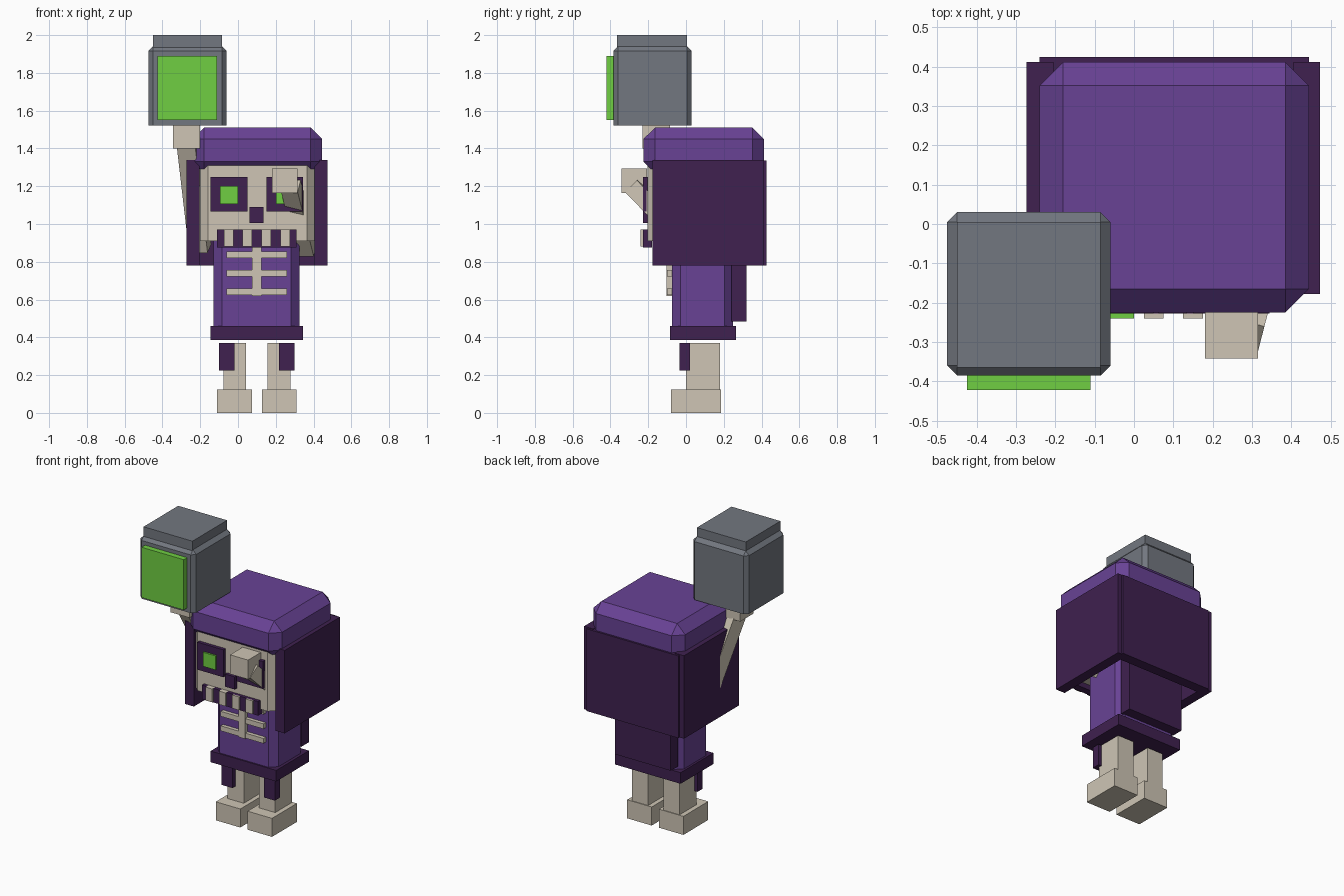
import bpy, bmesh
from mathutils import Vector

cube = bpy.data.objects.get("Cube")
if cube:
    bpy.data.objects.remove(cube, do_unlink=True)


def material(name, rgb):
    m = bpy.data.materials.new(name)
    m.use_nodes = True
    m.diffuse_color = (*rgb, 1)
    m.node_tree.nodes["Principled BSDF"].inputs["Base Color"].default_value = (*rgb, 1)
    return m


BONE = material("bone", (0.62, 0.56, 0.46))
PURPLE = material("purple cloth", (0.14, 0.055, 0.30))
DARK = material("dark purple cloth", (0.05, 0.015, 0.08))
GREEN = material("glowing green", (0.16, 0.62, 0.055))
GREY = material("grey metal", (0.17, 0.185, 0.215))


def finish(name, bm, mat):
    mesh = bpy.data.meshes.new(name)
    bm.to_mesh(mesh)
    bm.free()
    mesh.materials.append(mat)
    obj = bpy.data.objects.new(name, mesh)
    bpy.context.collection.objects.link(obj)
    return obj


def box(name, mat, xs, ys, zs, bevel=0, which="all"):
    """Box from axis ranges; bevels all edges, the upright ones, or all but the base."""
    lo, hi = (Vector(p) for p in zip(xs, ys, zs))
    bm = bmesh.new()
    bmesh.ops.create_cube(bm, size=1)
    for v in bm.verts:
        v.co = (lo + hi) / 2 + v.co * (hi - lo)
    if bevel:
        def keep(e):
            a, b = (v.co.z for v in e.verts)
            upright = abs(a - b) > 0.001
            return which == "all" or upright or (which == "not base" and a > lo.z + 0.001)
        bmesh.ops.bevel(bm, geom=[e for e in bm.edges if keep(e)], offset=bevel,
                        segments=1, affect='EDGES')
    return finish(name, bm, mat)


def limb(name, mat, start, end, width):
    """Square bar running between two points."""
    start, end = Vector(start), Vector(end)
    axis = end - start
    turn = axis.to_track_quat('Z', 'Y')
    bm = bmesh.new()
    bmesh.ops.create_cube(bm, size=1)
    for v in bm.verts:
        v.co = (start + end) / 2 + turn @ Vector((v.co.x * width, v.co.y * width, v.co.z * axis.length))
    return finish(name, bm, mat)


MID = 0.1  # centre line of the figure


def both(name, mat, near, far, ys, zs):
    """A mirrored pair of boxes either side of the centre line."""
    box("left_" + name, mat, (MID + near, MID + far), ys, zs)
    box("right_" + name, mat, (MID - far, MID - near), ys, zs)


# Legs and feet
both("foot", BONE, 0.027, 0.21, (-0.08, 0.185), (0, 0.125))
both("leg", BONE, 0.057, 0.178, (0, 0.18), (0.125, 0.37))
both("leg_cloth", DARK, 0.118, 0.2, (-0.035, 0.02), (0.225, 0.37))

# Torso, belt and cape
box("torso", PURPLE, (-0.13, 0.325), (-0.075, 0.25), (0.4, 0.93), 0.045, "upright")
box("belt", DARK, (-0.145, 0.345), (-0.085, 0.265), (0.385, 0.46))
box("cape", DARK, (-0.11, 0.305), (0.24, 0.32), (0.485, 0.92))

# Ribcage
box("spine", BONE, (0.075, 0.125), (-0.102, -0.07), (0.62, 0.88))
for i in range(3):
    z = 0.625 + i * 0.098
    box(f"rib_{i + 1}", BONE, (-0.06, 0.26), (-0.1, -0.07), (z, z + 0.034))

# Skull and face
box("skull", BONE, (-0.2, 0.405), (-0.205, 0.36), (0.91, 1.33), 0.04, "upright")
both("eye_socket", DARK, 0.05, 0.245, (-0.228, -0.19), (1.065, 1.25))
both("eye", GREEN, 0.1, 0.195, (-0.24, -0.21), (1.105, 1.2))
box("nose", DARK, (0.062, 0.135), (-0.228, -0.19), (1.005, 1.09))
box("mouth", DARK, (-0.11, 0.31), (-0.228, -0.18), (0.875, 0.97))
for i in range(4):
    x = -0.075 + i * 0.1
    box(f"tooth_{i + 1}", BONE, (x, x + 0.05), (-0.24, -0.19), (0.88, 0.97))

# Hood
both("hood_side", DARK, 0.305, 0.373, (-0.178, 0.412), (0.78, 1.34))
box("hood_back", DARK, (-0.24, 0.445), (0.355, 0.425), (0.78, 1.335))
box("hood_top", PURPLE, (-0.24, 0.445), (-0.225, 0.412), (1.27, 1.51), 0.06)

# Arms and hands
limb("right_arm", BONE, (-0.2, 0.12, 0.87), (-0.265, -0.16, 1.43), 0.1)
box("right_hand", BONE, (-0.345, -0.2), (-0.23, -0.085), (1.4, 1.53))
limb("left_arm", BONE, (0.365, 0.05, 0.86), (0.28, -0.28, 1.2), 0.09)
box("left_hand", BONE, (0.18, 0.315), (-0.342, -0.207), (1.165, 1.295))

# Lantern
box("lantern_body", GREY, (-0.475, -0.06), (-0.385, 0.03), (1.522, 1.94), 0.025, "not base")
box("lantern_lid", GREY, (-0.45, -0.085), (-0.365, 0.005), (1.93, 2.0))
box("lantern_glow", GREEN, (-0.425, -0.11), (-0.422, -0.37), (1.55, 1.89))
